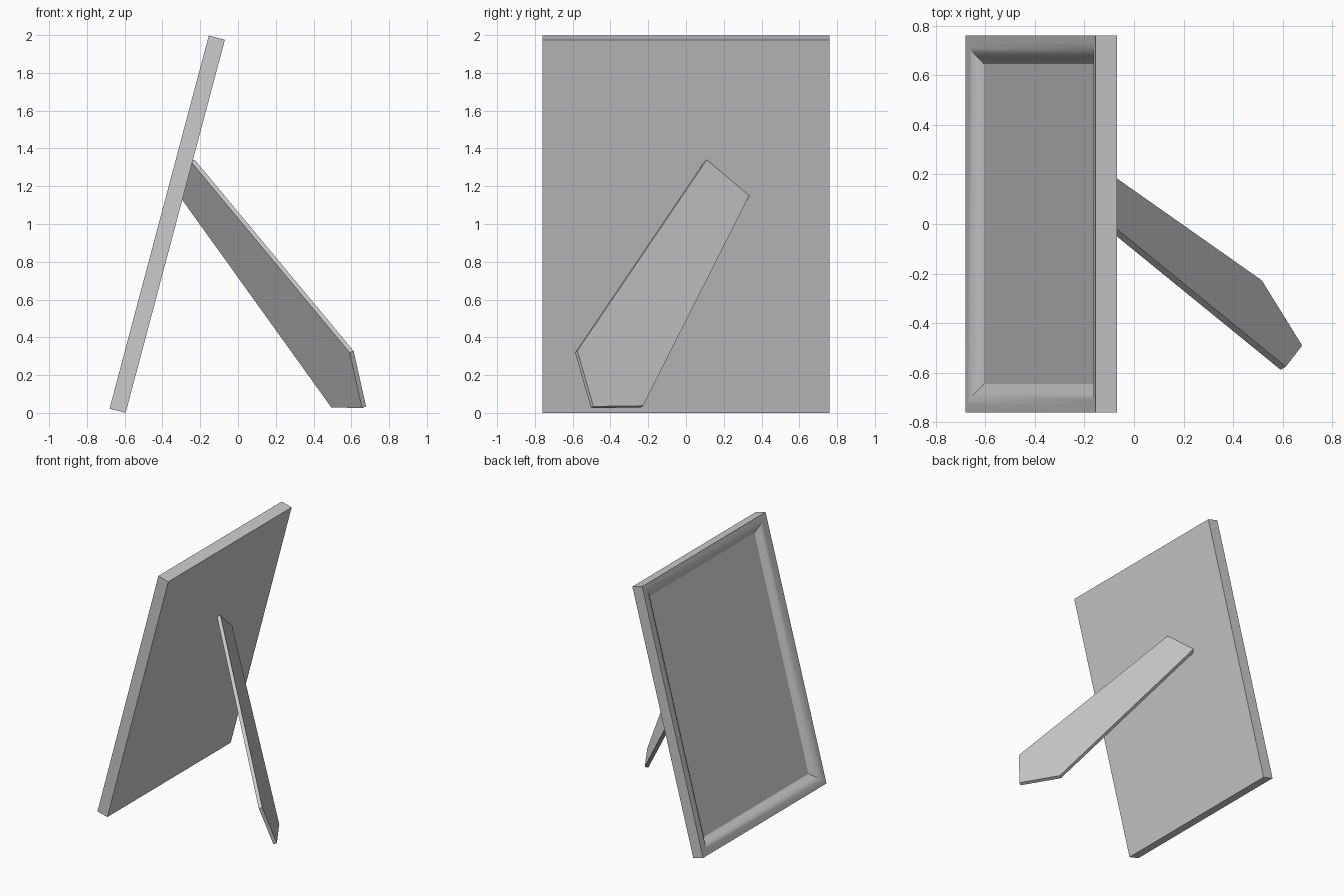
import bpy
import bmesh
from mathutils import Matrix, Vector

cube = bpy.data.objects.get("Cube")
if cube:
    bpy.data.objects.remove(cube)

grey = bpy.data.materials.new("plain_grey")
grey.use_nodes = True
grey.diffuse_color = (0.6, 0.6, 0.6, 1)
grey.node_tree.nodes["Principled BSDF"].inputs["Base Color"].default_value = (0.6, 0.6, 0.6, 1)


def finish(bm, name):
    bmesh.ops.recalc_face_normals(bm, faces=bm.faces[:])
    mesh = bpy.data.meshes.new(name)
    bm.to_mesh(mesh)
    bm.free()
    mesh.materials.append(grey)
    obj = bpy.data.objects.new(name, mesh)
    bpy.context.collection.objects.link(obj)
    bpy.ops.object.select_all(action="DESELECT")
    obj.select_set(True)
    bpy.context.view_layer.objects.active = obj
    bpy.ops.object.shade_smooth_by_angle(angle=0.52)
    return obj


# Leaning picture frame: moulding section as (inset, depth), back edge first
HALF_WIDTH, HEIGHT, THICK = 0.76, 2.044, 0.088
section = [(0, THICK), (0, 0), (0.03, 0), (0.05, 0.004), (0.07, 0.013),
           (0.085, 0.025), (0.1, 0.037), (0.115, 0.047)]
bm = bmesh.new()
rings = []
for inset, depth in section:
    w, top = HALF_WIDTH - inset, HEIGHT - inset
    rings.append([bm.verts.new((depth, y, z)) for y, z in
                  ((-w, inset), (w, inset), (w, top), (-w, top))])
for a, b in zip(rings, rings[1:]):
    for i in range(4):
        j = (i + 1) % 4
        bm.faces.new((a[i], a[j], b[j], b[i]))
bm.faces.new(rings[0])   # back board
bm.faces.new(rings[-1])  # picture panel
lean = Matrix.Translation((-0.68, 0, 0.0225)) @ Matrix.Rotation(0.26, 4, "Y")
bmesh.ops.transform(bm, matrix=lean, verts=bm.verts[:])
finish(bm, "picture_frame")

# Slanted easel leg: flat outline given thickness along its normal
outline = [(-0.229, 0.11, 1.34), (-0.284, 0.335, 1.15), (0.515, -0.227, 0.038),
           (0.678, -0.49, 0.034), (0.612, -0.575, 0.328)]
normal = Vector((0.81, 0.49, 0.34)).normalized()
bm = bmesh.new()
face = bm.faces.new([bm.verts.new(p) for p in outline])
extruded = bmesh.ops.extrude_face_region(bm, geom=[face], use_keep_orig=True)
moved = [g for g in extruded["geom"] if isinstance(g, bmesh.types.BMVert)]
bmesh.ops.translate(bm, verts=moved, vec=normal * -0.026)
finish(bm, "easel_leg")
